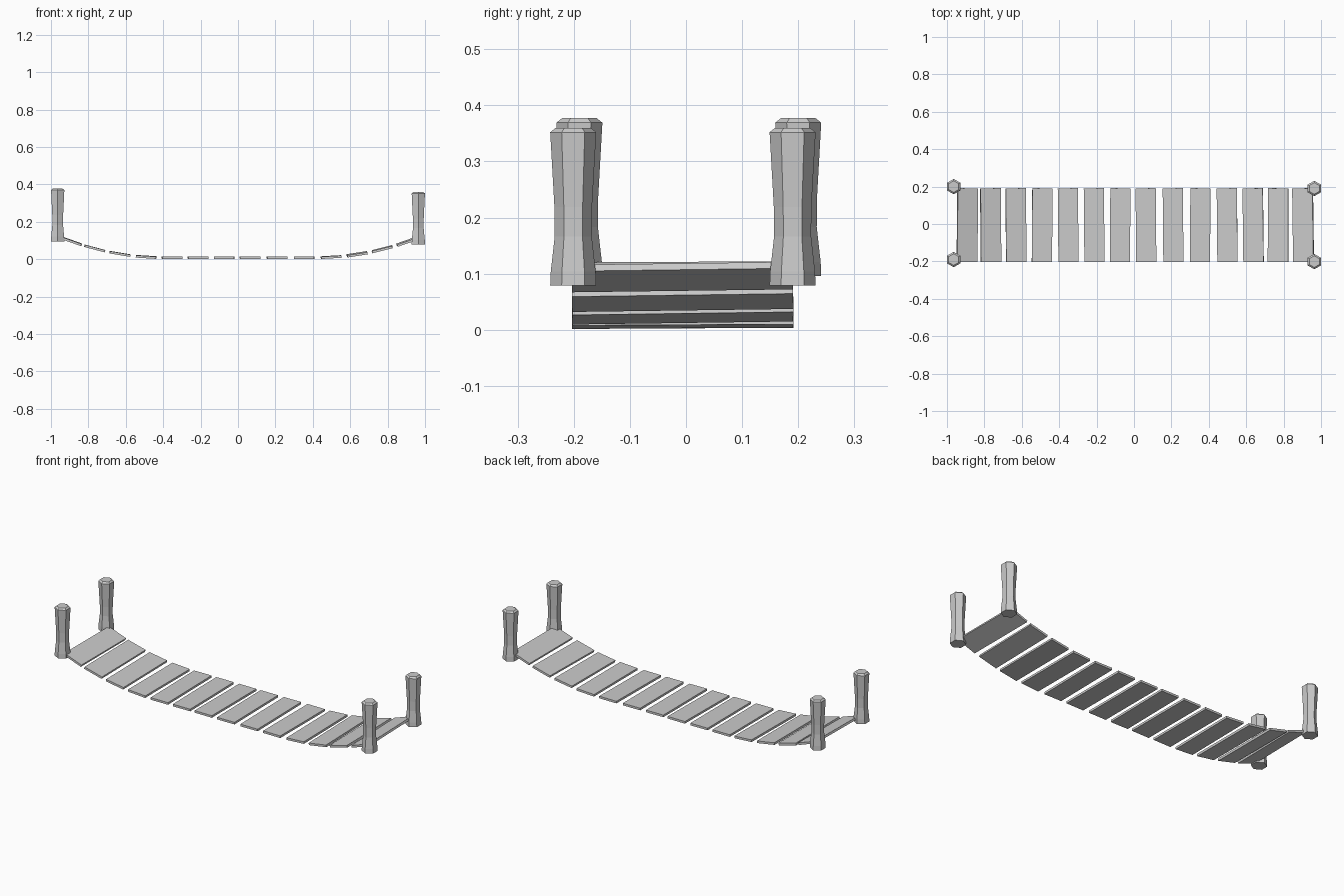
import bpy
import math
from mathutils import Euler, Matrix, Vector

cube = bpy.data.objects.get("Cube")
if cube:
    bpy.data.objects.remove(cube, do_unlink=True)

grey = bpy.data.materials.new("plain grey")
grey.use_nodes = True
color = (0.6, 0.6, 0.6, 1)
grey.diffuse_color = color
grey.node_tree.nodes["Principled BSDF"].inputs["Base Color"].default_value = color


def add_object(name, verts, faces, matrix):
    mesh = bpy.data.meshes.new(name)
    mesh.from_pydata(verts, [], faces)
    mesh.materials.append(grey)
    obj = bpy.data.objects.new(name, mesh)
    obj.matrix_world = matrix
    bpy.context.collection.objects.link(obj)
    return obj


# Waisted hexagonal post with a bevelled top: (radius, height) rings
POST_PROFILE = [(0.041, 0), (0.04, 0.025), (0.033, 0.087), (0.0335, 0.14),
                (0.041, 0.273), (0.031, 0.281)]
SIDES = 6


def add_post(name, x, y, z):
    verts, faces = [], []
    for radius, height in POST_PROFILE:
        for k in range(SIDES):
            angle = math.pi / 2 + k * math.tau / SIDES
            verts.append((radius * math.cos(angle), radius * math.sin(angle), height))
    for ring in range(len(POST_PROFILE) - 1):
        for k in range(SIDES):
            a = ring * SIDES + k
            b = ring * SIDES + (k + 1) % SIDES
            faces.append((a, b, b + SIDES, a + SIDES))
    faces.append(tuple(reversed(range(SIDES))))
    faces.append(tuple(range(len(verts) - SIDES, len(verts))))
    add_object(name, verts, faces, Matrix.Translation((x, y, z)))


add_post("post_right_front", -0.964, -0.19, 0.096)
add_post("post_right_back", -0.964, 0.2, 0.096)
add_post("post_left_front", 0.964, -0.201, 0.079)
add_post("post_left_back", 0.964, 0.19, 0.079)


# Sagging deck: flat in the middle, rising towards both ends
def deck_height(x):
    start = 0.4 if x < 0 else 0.42
    return 0.0085 + 0.36 * max(0, abs(x) - start) ** 2


BOX_FACES = [(0, 1, 3, 2), (4, 6, 7, 5), (0, 4, 5, 1),
             (2, 3, 7, 6), (0, 2, 6, 4), (1, 5, 7, 3)]
PLANK_STARTS = [-0.945, -0.82, -0.685, -0.545, -0.406, -0.267, -0.128,
                0.01, 0.155, 0.3, 0.444, 0.583, 0.717, 0.85]
PLANK_RUN, PLANK_LENGTH, THICKNESS = 0.108, 0.394, 0.012

for i, x0 in enumerate(PLANK_STARTS):
    x1 = x0 + PLANK_RUN
    z0, z1 = deck_height(x0), deck_height(x1)
    width = math.hypot(x1 - x0, z1 - z0)
    verts = [(sx * width / 2, sy * PLANK_LENGTH / 2, sz * THICKNESS / 2)
             for sx in (-1, 1) for sy in (-1, 1) for sz in (-1, 1)]
    roll = 0.8 if x0 > 0.5 else 0.3
    yaw = 0.5 if i % 3 else -0.4
    turn = Euler((math.radians(roll), -math.atan2(z1 - z0, x1 - x0), math.radians(yaw)))
    centre = Vector(((x0 + x1) / 2, -0.006, (z0 + z1) / 2))
    add_object(f"plank_{i + 1}", verts, BOX_FACES,
               Matrix.Translation(centre) @ turn.to_matrix().to_4x4())
